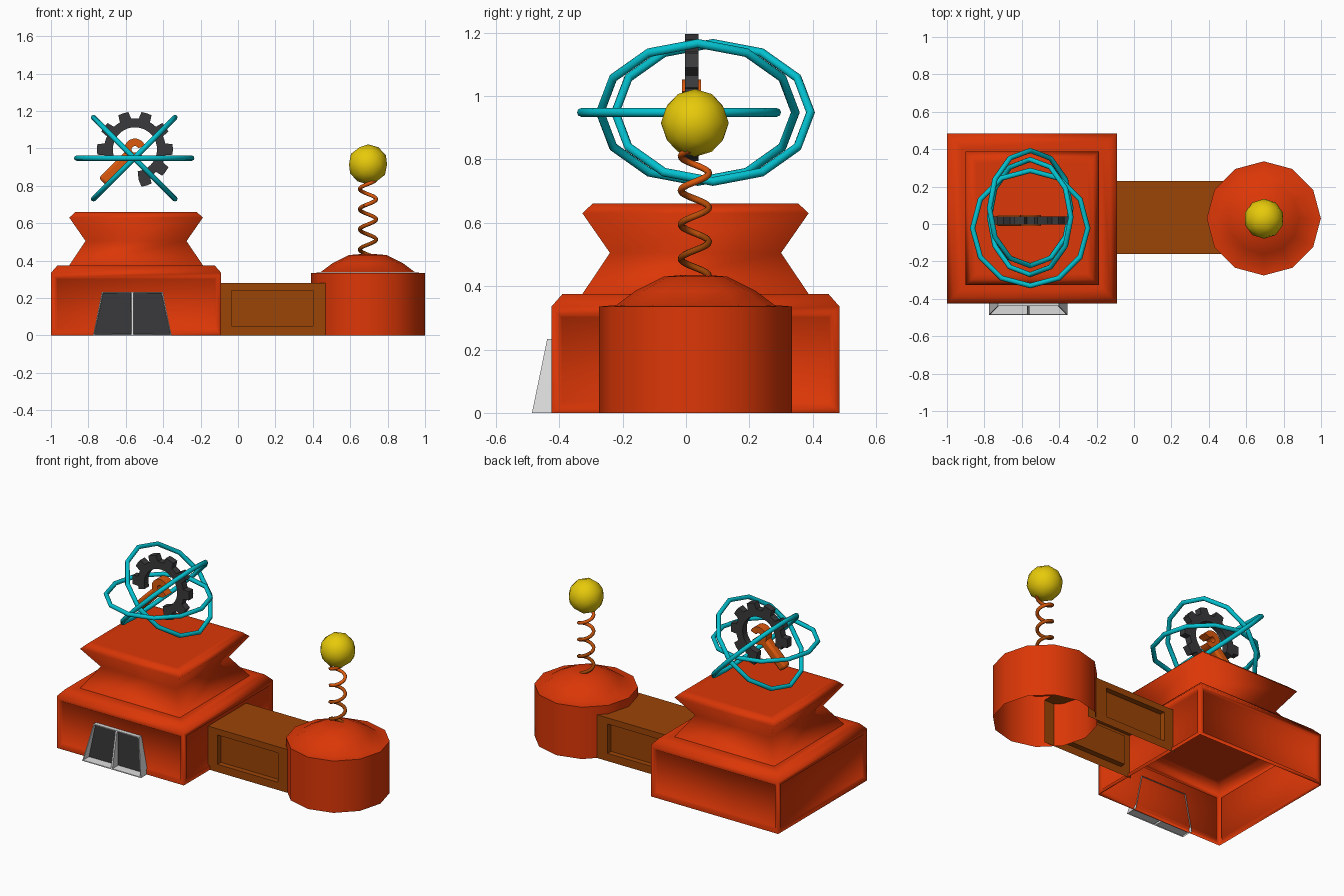
import bpy, bmesh
from math import sin, cos, pi, radians
from mathutils import Vector

if "Cube" in bpy.data.objects:
    bpy.data.objects.remove(bpy.data.objects["Cube"], do_unlink=True)


def material(name, *rgb):
    m = bpy.data.materials.new(name)
    m.use_nodes = True
    m.diffuse_color = (*rgb, 1)
    m.node_tree.nodes["Principled BSDF"].inputs["Base Color"].default_value = (*rgb, 1)
    return m


RED = material("brick red", 0.72, 0.038, 0.002)
BROWN = material("rust brown", 0.33, 0.058, 0.002)
ORANGE = material("orange", 0.72, 0.10, 0.004)
BURNT = material("burnt orange", 0.48, 0.075, 0.003)
YELLOW = material("yellow", 0.80, 0.59, 0.003)
TEAL = material("teal", 0.001, 0.53, 0.62)
DARK = material("charcoal", 0.042, 0.042, 0.045)
WHITE = material("light grey", 0.72, 0.72, 0.72)

GEAR = (-0.551, 0.018, 0.995)
TOWER = (-0.545, 0.03, 0)
DRUM = (0.694, 0.03, 0)


def smooth_object(ob, angle):
    bpy.ops.object.select_all(action='DESELECT')
    ob.select_set(True)
    bpy.context.view_layer.objects.active = ob
    bpy.ops.object.shade_smooth_by_angle(angle=radians(angle))


def finish(bm, name, mats, smooth=None, loc=(0, 0, 0)):
    """Turn a bmesh into an object; smooth is the sharp-edge angle in degrees."""
    bmesh.ops.recalc_face_normals(bm, faces=bm.faces[:])
    me = bpy.data.meshes.new(name)
    bm.to_mesh(me)
    bm.free()
    for m in mats:
        me.materials.append(m)
    ob = bpy.data.objects.new(name, me)
    ob.location = loc
    bpy.context.collection.objects.link(ob)
    if smooth:
        smooth_object(ob, smooth)
    return ob


def loft(profile, sides, phase=0.0):
    """Stack polygon rings of (radius, height), open below and capped on top."""
    bm = bmesh.new()
    rings = [[bm.verts.new((r * cos(phase + 2 * pi * i / sides),
                            r * sin(phase + 2 * pi * i / sides), z))
              for i in range(sides)] for r, z in profile]
    for a, b in zip(rings, rings[1:]):
        for i in range(sides):
            j = (i + 1) % sides
            bm.faces.new((a[i], a[j], b[j], b[i]))
    cap = bm.faces.new(rings[-1])
    bm.normal_update()
    return bm, cap


def square_loft(profile):
    """Loft of squares given as (half width, height)."""
    return loft([(h * 2 ** 0.5, z) for h, z in profile], 4, pi / 4)


def arc_plate(name, points, thick, mat, loc):
    """Flat arc in the xz plane from (degrees, inner radius, outer radius)."""
    bm = bmesh.new()
    cols = []
    for deg, r_in, r_out in points:
        a = radians(deg)
        cols.append([bm.verts.new((r * cos(a), y, r * sin(a)))
                     for r, y in ((r_in, -thick / 2), (r_out, -thick / 2),
                                  (r_out, thick / 2), (r_in, thick / 2))])
    for a, b in zip(cols, cols[1:]):
        for i in range(4):
            j = (i + 1) % 4
            bm.faces.new((a[i], a[j], b[j], b[i]))
    bm.faces.new(cols[0])
    bm.faces.new(cols[-1])
    return finish(bm, name, [mat], 40, loc)


# Main building: closed-top square base with gently sunken walls
bm, roof = square_loft(((0.455, 0), (0.455, 0.335), (0.42, 0.375)))
walls = [f for f in bm.faces if abs(f.normal.z) < 0.1]
bmesh.ops.inset_individual(bm, faces=walls, thickness=0.035)
bmesh.ops.inset_individual(bm, faces=walls, thickness=0.012, depth=-0.012)
bmesh.ops.inset_individual(bm, faces=[roof], thickness=0.063)
finish(bm, "main_building", [RED], 100, TOWER)

# Pinched upper storey
bm, roof = square_loft(((0.357, 0.375), (0.27, 0.505), (0.357, 0.63), (0.325, 0.66)))
bmesh.ops.inset_individual(bm, faces=[roof], thickness=0.04)
finish(bm, "upper_storey", [RED], 100, TOWER)

# Round building: open-bottomed drum and low dome
bm, cap = loft(((0.305, 0), (0.305, 0.335)), 12)
finish(bm, "drum", [RED], 50, DRUM)
bm, cap = loft(((0.30, 0.336), (0.25, 0.34), (0.19, 0.385), (0.10, 0.43), (0.04, 0.435)), 12)
finish(bm, "dome", [RED], 50, DRUM)

# Corridor: open underneath and at the ends, sunken panel on both long sides
bm = bmesh.new()
bmesh.ops.create_cube(bm, size=1)
for v in bm.verts:
    v.co = Vector((0.215 + v.co.x * 0.65, 0.035 + v.co.y * 0.39, 0.14 + v.co.z * 0.28))
bm.normal_update()
drop = [f for f in bm.faces if f.normal.z < -0.5 or abs(f.normal.x) > 0.5]
bmesh.ops.delete(bm, geom=drop, context='FACES')
sides = [f for f in bm.faces if abs(f.normal.y) > 0.5]
for f in sides:
    inward = -0.035 if f.normal.y > 0 else 0.035
    for depth in (0, inward):
        bmesh.ops.inset_individual(bm, faces=[f], thickness=0.02)
        for v in f.verts:
            v.co.x = -0.035 if v.co.x < 0.2 else 0.40
            v.co.z = 0.05 if v.co.z < 0.14 else 0.24
            v.co.y += depth
finish(bm, "corridor", [BROWN], 30)

# Entrance: sloped frame with two deep-set dark door panels
bm = bmesh.new()
xs_low, xs_high = (-0.775, -0.565, -0.355), (-0.728, -0.565, -0.402)
low = [bm.verts.new((x, -0.486, 0)) for x in xs_low]
high = [bm.verts.new((x, -0.438, 0.233)) for x in xs_high]
low_back = [bm.verts.new((x, -0.405, 0)) for x in xs_low]
high_back = [bm.verts.new((x, -0.405, 0.233)) for x in xs_high]
doors = []
for i in range(2):
    doors.append(bm.faces.new((low[i], low[i + 1], high[i + 1], high[i])))
    bm.faces.new((high[i], high[i + 1], high_back[i + 1], high_back[i]))
bm.faces.new((low[0], high[0], high_back[0], low_back[0]))
bm.faces.new((low[2], low_back[2], high_back[2], high[2]))
bm.normal_update()
bmesh.ops.inset_individual(bm, faces=doors, thickness=0.008)
bmesh.ops.inset_individual(bm, faces=doors, thickness=0.002)
for f in doors:
    f.material_index = 1
    for v in f.verts:
        v.co.y = -0.428
finish(bm, "entrance", [WHITE, DARK])

# Orbit rings: one level, two tilted either way
for name, y, tilt in (("level_ring", -0.022, 0), ("falling_ring", 0.085, 45),
                      ("rising_ring", 0.037, -45)):
    bpy.ops.mesh.primitive_torus_add(
        major_segments=12, minor_segments=8, major_radius=0.308, minor_radius=0.014,
        location=(-0.555, y, 0.948), rotation=(0, radians(tilt), 0))
    ring = bpy.context.object
    ring.name = name
    ring.data.materials.append(TEAL)
    smooth_object(ring, 50)

# Gear: toothed ring with a gap at the lower left
teeth = []
for k in range(-2, 6):
    teeth += [(36 * k + d, 0.118, r) for d, r in
              ((-11, 0.165), (-8, 0.203), (0, 0.203), (8, 0.203), (11, 0.165), (18, 0.165))]
arc_plate("gear", teeth, 0.043, DARK, GEAR)

# Wrench: open jaw and a diagonal handle through the gap
jaw = [(20 + i * 20, 0.018, 0.058) for i in range(16)]
arc_plate("wrench_jaw", jaw, 0.06, ORANGE, GEAR)
bpy.ops.mesh.primitive_cube_add(size=1, location=(-0.65, 0.018, 0.896),
                                rotation=(0, radians(-45), 0))
handle = bpy.context.object
handle.name = "wrench_handle"
handle.scale = (0.21, 0.058, 0.058)
bpy.ops.object.transform_apply(location=False, rotation=False, scale=True)
handle.data.materials.append(ORANGE)
bevel = handle.modifiers.new("soft_edges", 'BEVEL')
bevel.width = 0.015
bevel.segments = 2
smooth_object(handle, 50)

# Spring: round tube swept along a helix, darkening towards its foot
cu = bpy.data.curves.new("spring", 'CURVE')
cu.dimensions = '3D'
cu.bevel_depth = 0.0105
cu.bevel_resolution = 2
cu.use_fill_caps = True
steps = 22
for part, mat in enumerate((BROWN, BURNT, ORANGE)):
    cu.materials.append(mat)
    spline = cu.splines.new('POLY')
    spline.material_index = part
    spline.points.add(steps)
    for i, p in enumerate(spline.points):
        z = 0.425 + 0.135 * (part + i / steps)
        a = -pi / 2 + 2 * pi * (z - 0.81) / 0.108
        p.co = (0.695 + 0.044 * cos(a), 0.028 + 0.044 * sin(a), z, 1)
spring = bpy.data.objects.new("spring", cu)
bpy.context.collection.objects.link(spring)

# Ball on top of the spring
bpy.ops.mesh.primitive_ico_sphere_add(subdivisions=2, radius=0.107,
                                      location=(0.695, 0.028, 0.915))
ball = bpy.context.object
ball.name = "antenna_ball"
ball.data.materials.append(YELLOW)
smooth_object(ball, 60)
